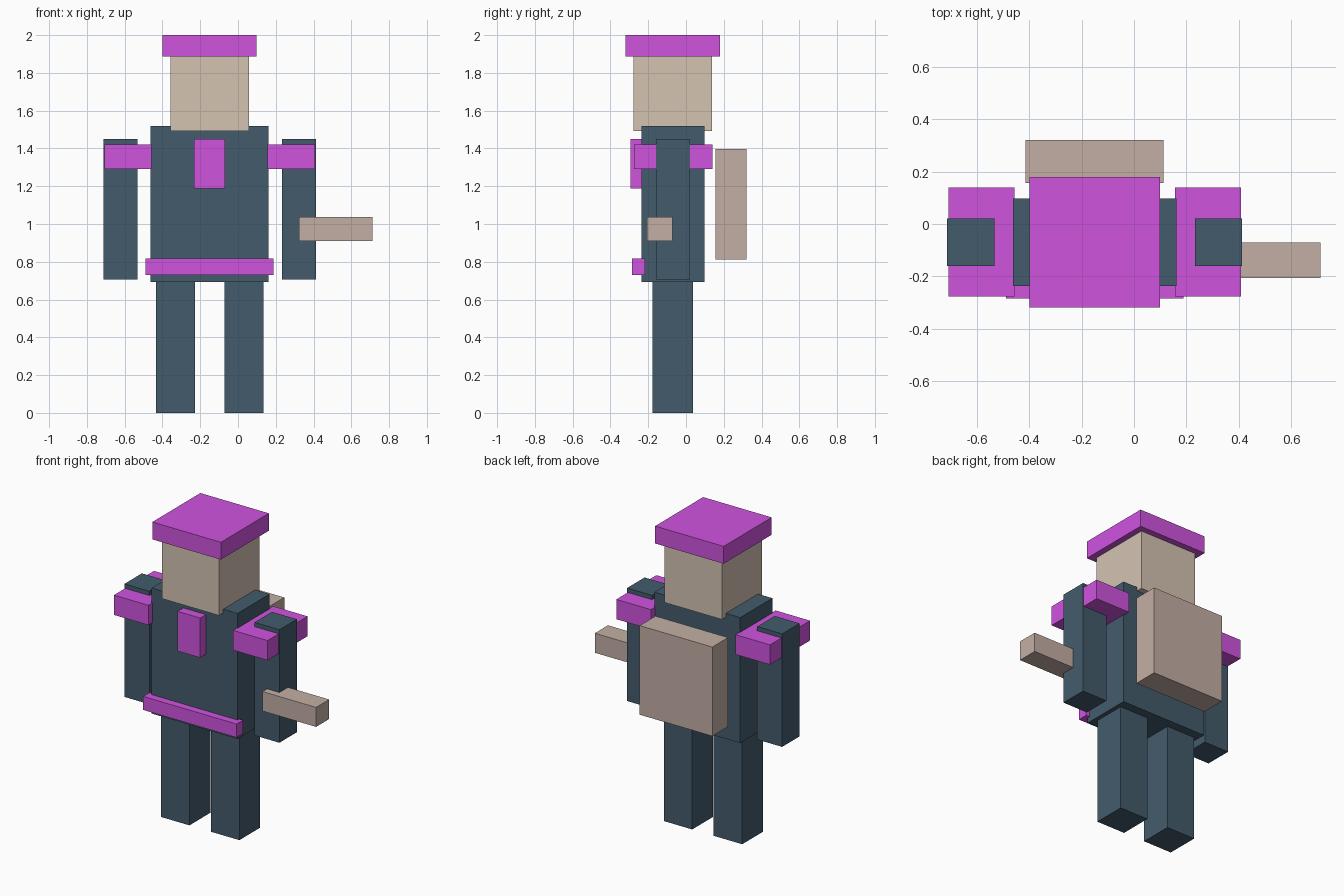
import bpy
import bmesh
from mathutils import Matrix, Vector

if "Cube" in bpy.data.objects:
    bpy.data.objects.remove(bpy.data.objects["Cube"])

AXIS = -0.15  # the body's mirror plane sits left of the origin


def material(name, rgb):
    mat = bpy.data.materials.new(name)
    mat.diffuse_color = (*[c ** 2.2 for c in rgb], 1)
    mat.use_nodes = True
    mat.node_tree.nodes["Principled BSDF"].inputs["Base Color"].default_value = mat.diffuse_color
    return mat


CLOTH = material("slate_cloth", (0.27, 0.36, 0.42))
TRIM = material("magenta_trim", (0.81, 0.33, 0.87))
SKIN = material("skin", (0.83, 0.76, 0.69))
GEAR = material("tan_gear", (0.76, 0.68, 0.64))


def box(name, x, y, z, mat):
    """Axis-aligned box from (min, max) ranges, origin at its centre."""
    ranges = (x, y, z)
    size = [hi - lo for lo, hi in ranges]
    bm = bmesh.new()
    bmesh.ops.create_cube(bm, size=1, matrix=Matrix.Diagonal((*size, 1)))
    mesh = bpy.data.meshes.new(name)
    bm.to_mesh(mesh)
    bm.free()
    mesh.materials.append(mat)
    obj = bpy.data.objects.new(name, mesh)
    obj.location = Vector([(lo + hi) / 2 for lo, hi in ranges])
    bpy.context.collection.objects.link(obj)
    return obj


def centred(name, half_width, y, z, mat):
    return box(name, (AXIS - half_width, AXIS + half_width), y, z, mat)


def pair(name, inner, outer, y, z, mat):
    """Left and right boxes mirrored about the body axis."""
    box(name + "_left", (AXIS - outer, AXIS - inner), y, z, mat)
    box(name + "_right", (AXIS + inner, AXIS + outer), y, z, mat)


# Body and limbs
centred("torso", 0.312, (-0.236, 0.097), (0.694, 1.518), CLOTH)
pair("leg", 0.078, 0.285, (-0.178, 0.038), (0, 0.70), CLOTH)
pair("arm", 0.382, 0.563, (-0.16, 0.021), (0.707, 1.449), CLOTH)

# Head and flat cap
centred("head", 0.208, (-0.279, 0.138), (1.493, 1.89), SKIN)
centred("cap", 0.249, (-0.319, 0.179), (1.886, 2.0), TRIM)

# Trim
pair("shoulder_pad", 0.307, 0.558, (-0.276, 0.14), (1.291, 1.421), TRIM)
centred("belt", 0.339, (-0.285, -0.218), (0.729, 0.818), TRIM)
centred("chest_badge", 0.082, (-0.295, -0.225), (1.188, 1.449), TRIM)

# Carried gear
box("backpack", (-0.415, 0.112), (0.156, 0.32), (0.812, 1.397), GEAR)
box("held_tool", (0.322, 0.712), (-0.207, -0.071), (0.909, 1.037), GEAR)
